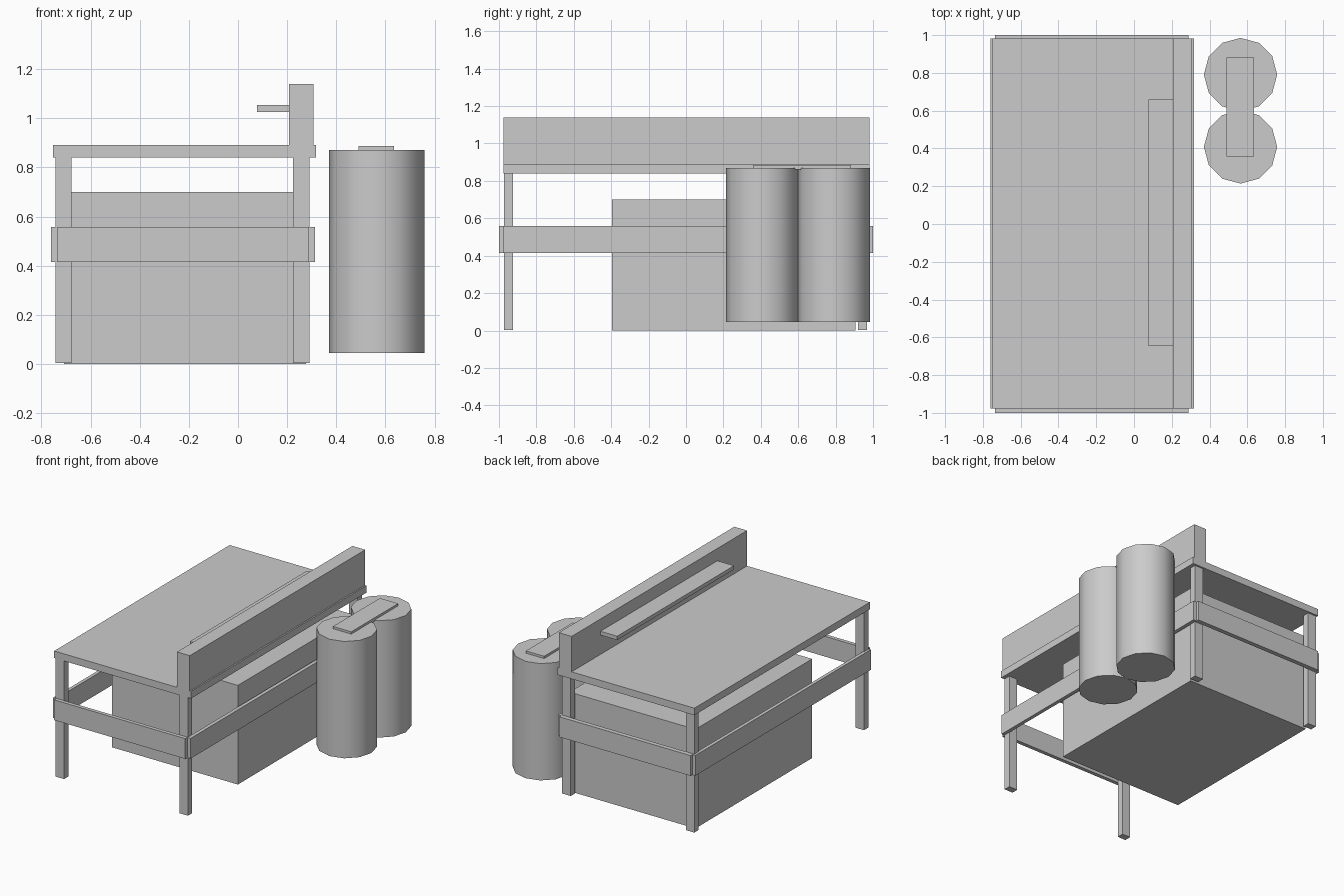
import bpy
import math

if "Cube" in bpy.data.objects:
    bpy.data.objects.remove(bpy.data.objects["Cube"])


def box(name, x, y, z):
    """Box spanning the given (min, max) ranges."""
    centre = [(a + b) / 2 for a, b in (x, y, z)]
    bpy.ops.mesh.primitive_cube_add(size=1, location=centre)
    ob = bpy.context.object
    ob.name = name
    ob.scale = [b - a for a, b in (x, y, z)]
    bpy.ops.object.transform_apply(location=False, rotation=False, scale=True)
    return ob


def tank(name, y):
    """Twelve-sided smooth upright cylinder."""
    z0, z1 = 0.045, 0.87
    bpy.ops.mesh.primitive_cylinder_add(
        vertices=12, radius=0.194, depth=z1 - z0,
        location=(0.564, y, (z0 + z1) / 2))
    bpy.context.object.name = name
    bpy.ops.object.shade_smooth_by_angle(angle=math.radians(40))


LENGTH = (-0.977, 0.981)
RAIL_Z = (0.415, 0.558)

# Worktop, backboard and the small shelf on it
box("worktop", (-0.752, 0.317), LENGTH, (0.84, 0.89))
box("backboard", (0.207, 0.307), LENGTH, (0.89, 1.14))
box("shelf", (0.077, 0.207), (-0.646, 0.658), (1.026, 1.053))

# Four legs
for side, x in (("left", (-0.743, -0.678)), ("right", (0.223, 0.29))):
    for end, y in (("front", (-0.973, -0.925)), ("back", (0.92, 0.968))):
        box(f"{end}_{side}_leg", x, y, (0.004, 0.84))

# Rails wrapped around the legs
for end, y in (("front", (-1.0, -0.973)), ("back", (0.968, 1.0))):
    box(f"{end}_rail", (-0.736, 0.288), y, RAIL_Z)
for side, x in (("left", (-0.76, -0.736)), ("right", (0.288, 0.314))):
    box(f"{side}_rail", x, LENGTH, RAIL_Z)

# Cabinet under the worktop
box("cabinet", (-0.708, 0.276), (-0.396, 0.906), (0.0, 0.70))

# Pair of tanks joined by a strap plate
tank("front_tank", 0.408)
tank("back_tank", 0.791)
box("strap_plate", (0.491, 0.634), (0.358, 0.882), (0.86, 0.886))
